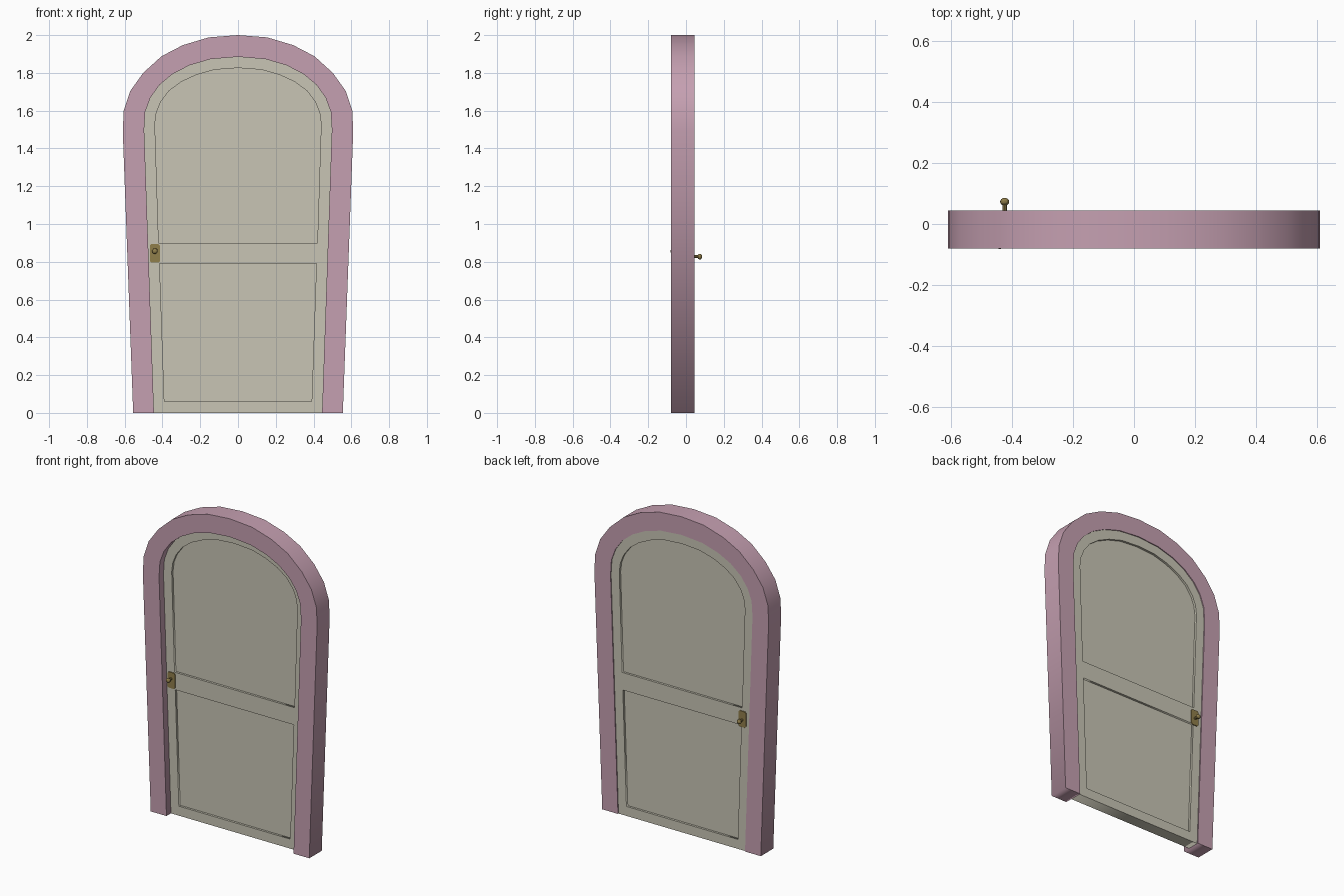
import bpy, math

if "Cube" in bpy.data.objects:
    bpy.data.objects.remove(bpy.data.objects["Cube"])


def material(name, rgb):
    m = bpy.data.materials.new(name)
    m.diffuse_color = (*rgb, 1)
    m.use_nodes = True
    m.node_tree.nodes["Principled BSDF"].inputs["Base Color"].default_value = m.diffuse_color
    return m


PINK = material("pink_paint", (0.56, 0.35, 0.44))
CREAM = material("cream_paint", (0.58, 0.56, 0.46))
BRASS = material("brass", (0.28, 0.21, 0.07))


def mirrored(half):
    """Close a right-hand half outline by mirroring it across x = 0."""
    return half + [(-x, z) for x, z in reversed(half) if abs(x) > 1e-6]


def slab(name, outlines, y0, y1, mat):
    """Upright flat slab from (x, z) outlines; inner outlines become holes."""
    cu = bpy.data.curves.new(name, 'CURVE')
    cu.dimensions = '2D'
    cu.fill_mode = 'BOTH'
    cu.extrude = (y1 - y0) / 2
    for pts in outlines:
        sp = cu.splines.new('POLY')
        sp.points.add(len(pts) - 1)
        for p, (x, z) in zip(sp.points, pts):
            p.co = (x, z, 0, 1)
        sp.use_cyclic_u = True
    ob = bpy.data.objects.new(name, cu)
    bpy.context.collection.objects.link(ob)
    ob.rotation_euler.x = math.pi / 2
    ob.location.y = (y0 + y1) / 2
    bpy.ops.object.select_all(action='DESELECT')
    ob.select_set(True)
    bpy.context.view_layer.objects.active = ob
    bpy.ops.object.convert(target='MESH')
    ob = bpy.context.object
    ob.data.materials.clear()
    ob.data.materials.append(mat)
    return ob


# Half outlines, bottom to crown
outer = [(0.555, 0), (0.61, 1.49), (0.605, 1.60), (0.57, 1.705), (0.502, 1.80),
         (0.405, 1.888), (0.292, 1.947), (0.155, 1.988), (0, 2.0)]
inner = [(0.445, 0), (0.497, 1.5), (0.491, 1.595), (0.463, 1.67), (0.415, 1.737),
         (0.345, 1.795), (0.257, 1.84), (0.145, 1.873), (0, 1.885)]
upper = [(0.42, 0.90), (0.44, 1.53), (0.432, 1.59), (0.41, 1.645), (0.365, 1.705),
         (0.30, 1.753), (0.22, 1.79), (0.125, 1.817), (0, 1.826)]
lower = [(0.39, 0.06), (0.415, 0.79)]

# Arched frame, open at the bottom
frame = outer + [(-x, z) for x, z in reversed(outer[:-1])]
frame += [(-x, z) for x, z in inner] + [(x, z) for x, z in reversed(inner[:-1])]
slab("door_frame", [frame], -0.08, 0.045, PINK)

# Door leaf with two openings, and thinner panels filling them
D0, D1 = -0.035, 0.039
slab("door_leaf", [mirrored(inner), mirrored(upper), mirrored(lower)], D0, D1, CREAM)
slab("upper_panel", [mirrored(upper)], D0 + 0.014, D1 - 0.014, CREAM)
slab("lower_panel", [mirrored(lower)], D0 + 0.014, D1 - 0.014, CREAM)


def handle(side, x, z, y, d):
    """Back plate, stem and round knob; d is the outward y direction."""
    # Back plate with rounded corners
    w, h, c = 0.026, 0.05, 0.008
    q = [(w - c, -h), (w, -h + c), (w, h - c), (w - c, h)]
    pts = [(x + a, z + b) for a, b in mirrored(q)]
    slab(side + "_handle_plate", [pts], min(y, y + d * 0.006), max(y, y + d * 0.006), BRASS)
    # Stem
    kz = z - d * 0.008 + 0.003
    bpy.ops.mesh.primitive_cylinder_add(vertices=10, radius=0.008, depth=0.032,
                                        location=(x, y + d * 0.016, kz),
                                        rotation=(math.pi / 2, 0, 0))
    stem = bpy.context.object
    stem.name = side + "_handle_stem"
    stem.data.materials.append(BRASS)
    # Knob
    bpy.ops.mesh.primitive_uv_sphere_add(segments=12, ring_count=8, radius=0.015,
                                         location=(x, y + d * 0.034, kz),
                                         rotation=(math.pi / 2, 0, 0))
    knob = bpy.context.object
    knob.name = side + "_handle_knob"
    knob.scale = (1, 1, 0.85)
    knob.data.materials.append(BRASS)


handle("front", -0.44, 0.845, D0, -1)
handle("back", -0.424, 0.832, D1, 1)
